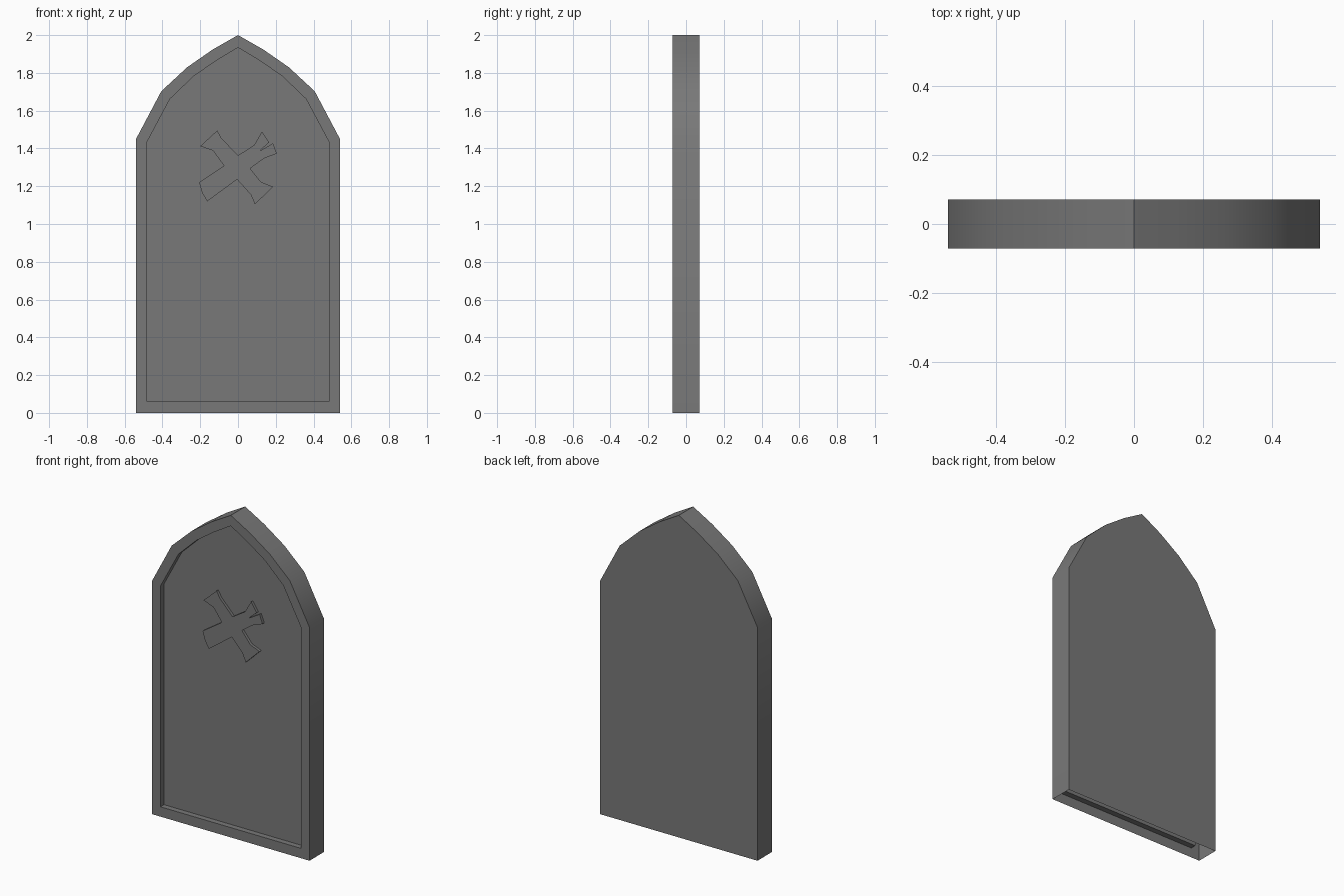
import bpy, bmesh, math

if "Cube" in bpy.data.objects:
    bpy.data.objects.remove(bpy.data.objects["Cube"])

stone = bpy.data.materials.new("grey stone")
stone.diffuse_color = (0.19, 0.19, 0.19, 1)
stone.use_nodes = True
stone.node_tree.nodes["Principled BSDF"].inputs["Base Color"].default_value = stone.diffuse_color


def make_object(name, bm):
    bmesh.ops.recalc_face_normals(bm, faces=bm.faces[:])
    mesh = bpy.data.meshes.new(name)
    bm.to_mesh(mesh)
    bm.free()
    mesh.materials.append(stone)
    obj = bpy.data.objects.new(name, mesh)
    bpy.context.collection.objects.link(obj)
    bpy.context.view_layer.objects.active = obj
    obj.select_set(True)
    bpy.ops.object.shade_smooth_by_angle(angle=math.radians(30))
    obj.select_set(False)
    return obj


def mirrored(half):
    # half runs from the bottom right up to the peak at x = 0
    return half + [(-x, z) for x, z in reversed(half[:-1])]


def ring(bm, pts, y):
    return [bm.verts.new((x, y, z)) for x, z in pts]


def bridge(bm, a, b, closed=True):
    n = len(a)
    for i in range(n if closed else n - 1):
        j = (i + 1) % n
        bm.faces.new((a[i], a[j], b[j], b[i]))


FRONT, BACK, PANEL, CROSS = -0.071, 0.071, -0.036, -0.053

# Headstone: pointed arch shell with a sunken front panel and an open underside
outer = mirrored([(0.541, 0), (0.541, 1.448), (0.406, 1.703),
                  (0.269, 1.83), (0.132, 1.925), (0, 2)])
inner = mirrored([(0.483, 0.061), (0.483, 1.432), (0.36, 1.662),
                  (0.235, 1.782), (0.115, 1.865), (0, 1.934)])
bm = bmesh.new()
back = ring(bm, outer, BACK)
front = ring(bm, outer, FRONT)
rim = ring(bm, inner, FRONT)
panel = ring(bm, inner, PANEL)
bm.faces.new(back)
bridge(bm, back, front, closed=False)
bridge(bm, front, rim)
bridge(bm, rim, panel)
bm.faces.new(panel)
make_object("headstone", bm)

# Raised, tilted cross with a chipped upper right arm
cross = [(-0.2, 1.412), (-0.11, 1.495), (-0.088, 1.455), (0, 1.363),
         (0.085, 1.417), (0.127, 1.49), (0.165, 1.432), (0.112, 1.385),
         (0.185, 1.427), (0.206, 1.373), (0.137, 1.347), (0.064, 1.294),
         (0.122, 1.222), (0.185, 1.197), (0.09, 1.104), (0.068, 1.155),
         (-0.005, 1.236), (-0.163, 1.12), (-0.19, 1.165), (-0.206, 1.22),
         (-0.074, 1.308), (-0.132, 1.388)]
bm = bmesh.new()
face = ring(bm, cross, CROSS)
base = ring(bm, cross, PANEL + 0.004)
bm.faces.new(face)
bridge(bm, face, base)
bm.faces.new(base)
make_object("cross", bm)
